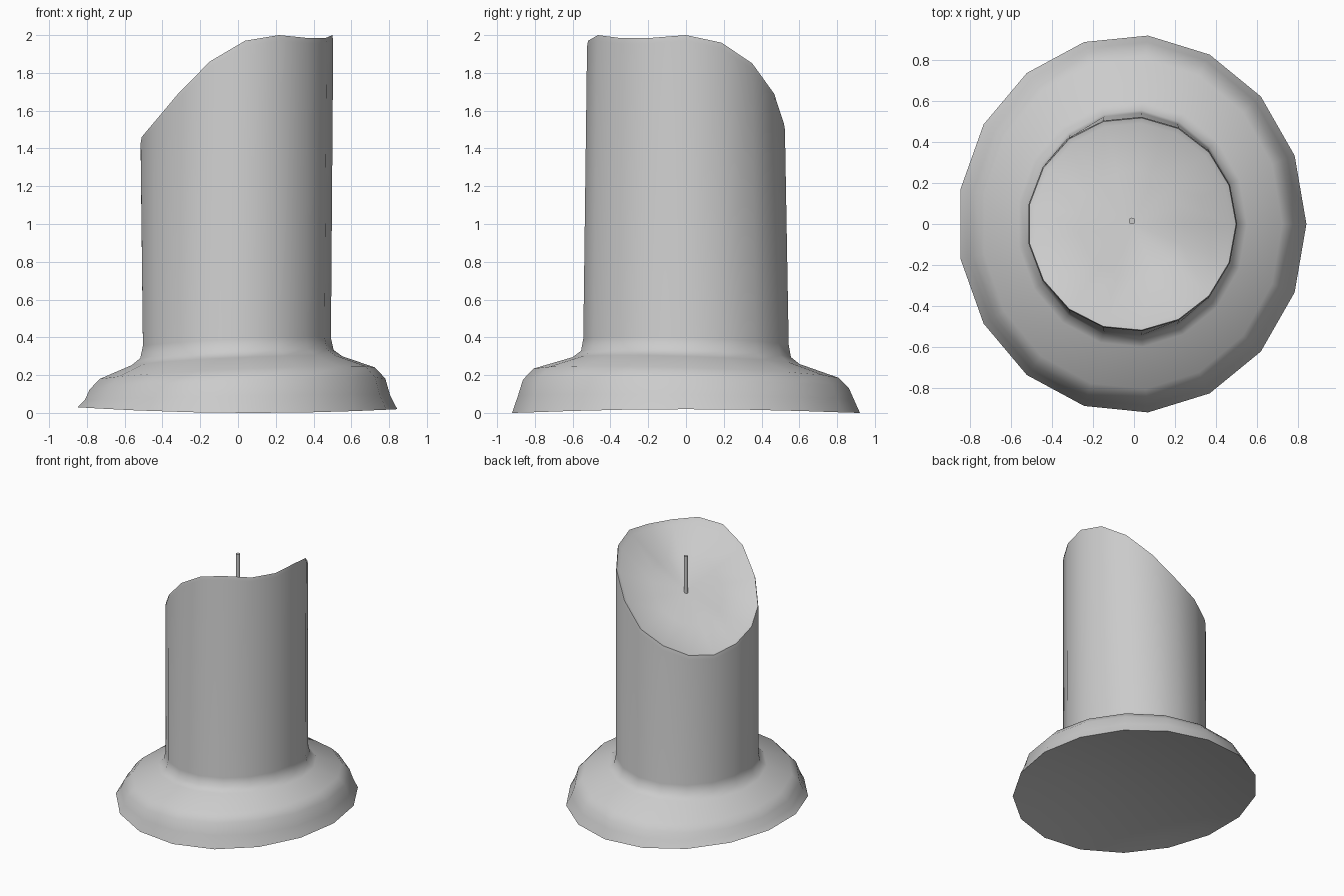
import bpy, bmesh, math

if "Cube" in bpy.data.objects:
    bpy.data.objects.remove(bpy.data.objects["Cube"])

N = 17
CX = -0.01

# Heights of the slanted rim, counter-clockwise from +x
RIM = [2.0, 1.96, 1.85, 1.69, 1.53, 1.44, 1.375, 1.36, 1.40,
       1.46, 1.54, 1.69, 1.86, 1.97, 2.0, 1.985, 1.985]

# Profile rings of base and shaft: x radius, y radius, height, tilt strength
PROFILE = [(0.815, 0.893, 0.080, 0.4), (0.790, 0.867, 0.150, 0.9),
           (0.735, 0.810, 0.208, 1), (0.562, 0.603, 0.275, 1),
           (0.516, 0.558, 0.310, 1), (0.502, 0.546, 0.375, 1)]


def ring(bm, rx, ry, height):
    verts = []
    for k in range(N):
        a = 2 * math.pi * k / N
        x, y = CX + rx * math.cos(a), ry * math.sin(a)
        verts.append(bm.verts.new((x, y, height(k, x, y))))
    return verts


def bridge(bm, lower, upper):
    for k in range(N):
        j = (k + 1) % N
        bm.faces.new((lower[k], lower[j], upper[j], upper[k]))


def finish(bm, name, angle):
    bmesh.ops.recalc_face_normals(bm, faces=bm.faces)
    mesh = bpy.data.meshes.new(name)
    bm.to_mesh(mesh)
    bm.free()
    obj = bpy.data.objects.new(name, mesh)
    bpy.context.collection.objects.link(obj)
    bpy.ops.object.select_all(action='DESELECT')
    obj.select_set(True)
    bpy.context.view_layer.objects.active = obj
    bpy.ops.object.shade_smooth_by_angle(angle=math.radians(angle))
    return obj


def foot(x):
    return 0.025 * (x / 0.85) ** 2 - 0.005 * x / 0.85


bm = bmesh.new()

# Hollow underside: shallow dome rising to the middle
DOME = 0.11
rings = []
for s in (0.3, 0.6, 0.85):
    rings.append(ring(bm, 0.853 * s, 0.925 * s,
                      lambda k, x, y, s=s: foot(x) + DOME * (1 - s * s)))

# Candle with melted foot: slightly tilted rings up to the slanted rim
rings.append(ring(bm, 0.853, 0.925, lambda k, x, y: foot(x)))
for rx, ry, z, t in PROFILE:
    rings.append(ring(bm, rx, ry, lambda k, x, y, z=z, t=t:
                      z + t * (0.045 * x - 0.03 * y)))
rings.append(ring(bm, 0.514, 0.526, lambda k, x, y: RIM[k] - 0.03))
rings.append(ring(bm, 0.509, 0.521, lambda k, x, y: RIM[k]))

# Shallow dish on the slanted top
CENTRE = 1.655
for s in (0.95, 0.5):
    rings.append(ring(bm, 0.509 * s, 0.521 * s,
                      lambda k, x, y, s=s: CENTRE + (RIM[k] - CENTRE) * s - 0.015))
for lower, upper in zip(rings, rings[1:]):
    bridge(bm, lower, upper)

# Close the dish and the underside with fans
for loop, z in ((rings[-1], CENTRE), (rings[0], DOME)):
    c = bm.verts.new((CX, 0, z))
    for k in range(N):
        bm.faces.new((loop[k], loop[(k + 1) % N], c))
finish(bm, "candle", 80)

# Wick
bm = bmesh.new()
bmesh.ops.create_cone(bm, cap_ends=True, segments=8, radius1=0.016,
                      radius2=0.016, depth=0.31)
bmesh.ops.translate(bm, verts=bm.verts, vec=(-0.01, 0.015, 1.78))
finish(bm, "wick", 50)
